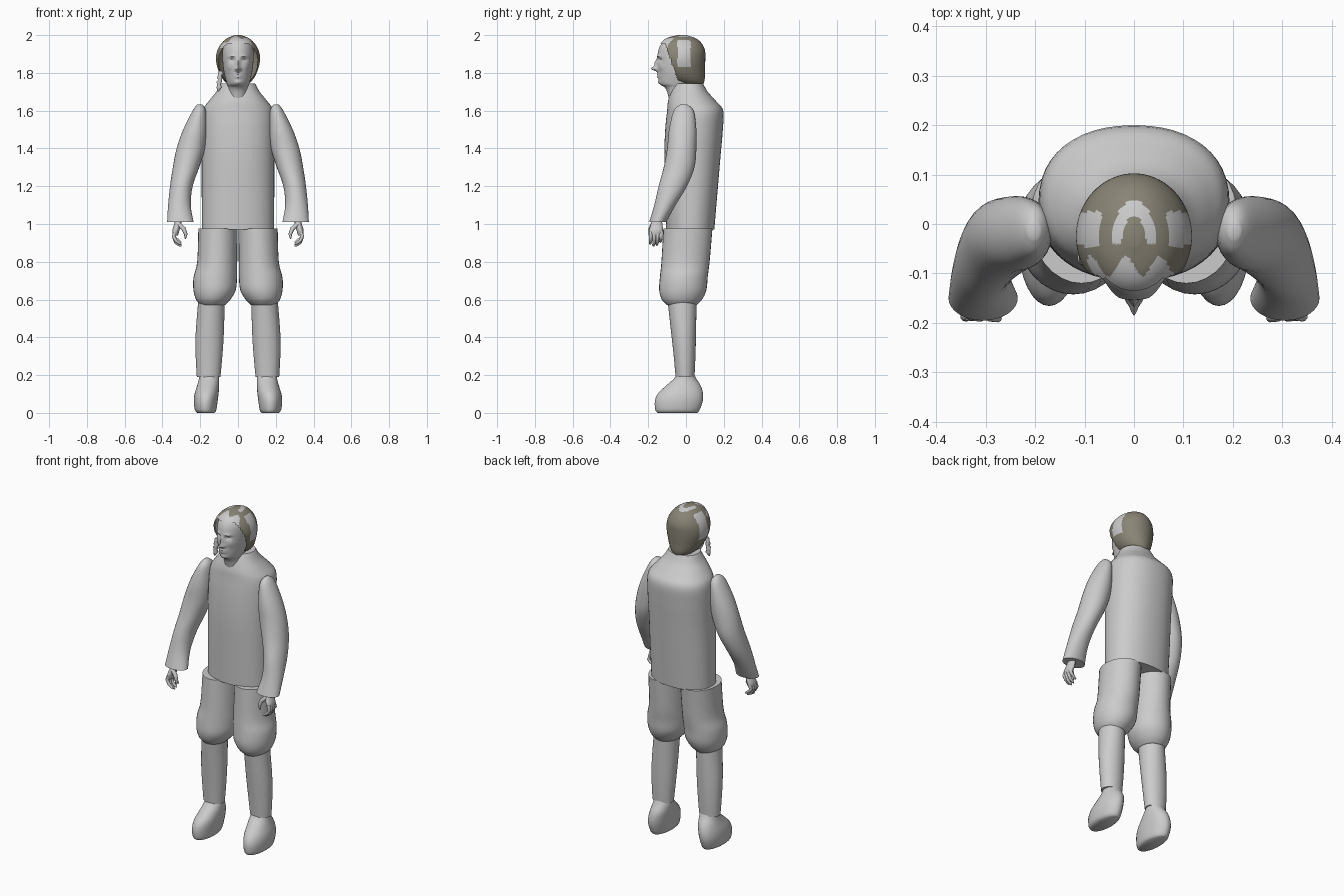
import bpy
import bmesh
from math import sin, cos, pi, exp
from mathutils import Vector

default_cube = bpy.data.objects.get("Cube")
if default_cube:
    bpy.data.objects.remove(default_cube)


def make_material(name, colour):
    material = bpy.data.materials.new(name)
    material.use_nodes = True
    material.diffuse_color = (*colour, 1)
    shader = material.node_tree.nodes["Principled BSDF"]
    shader.inputs["Base Color"].default_value = (*colour, 1)
    return material


grey = make_material("plain grey", (0.6, 0.6, 0.6))
brown = make_material("grey brown hair", (0.25, 0.23, 0.18))


def finish(bm, name, materials, angle=50):
    """Turn a bmesh into a smooth-shaded object."""
    bmesh.ops.recalc_face_normals(bm, faces=bm.faces)
    mesh = bpy.data.meshes.new(name)
    bm.to_mesh(mesh)
    bm.free()
    for material in materials:
        mesh.materials.append(material)
    obj = bpy.data.objects.new(name, mesh)
    bpy.context.collection.objects.link(obj)
    bpy.ops.object.select_all(action="DESELECT")
    obj.select_set(True)
    bpy.context.view_layer.objects.active = obj
    bpy.ops.object.shade_smooth_by_angle(angle=angle * pi / 180)
    return obj


def smooth_rings(rings, steps):
    """Catmull-Rom interpolation between the given sections."""
    points = [Vector(r) for r in rings]
    points = [points[0]] + points + [points[-1]]
    result = []
    for a, b, c, d in zip(points, points[1:], points[2:], points[3:]):
        for i in range(steps):
            t = i / steps
            result.append(b + (c - a) * t / 2
                          + (a * 2 - b * 5 + c * 4 - d) * t * t / 2
                          + (b * 3 - a - c * 3 + d) * t ** 3 / 2)
    return result + [points[-1]]


def loft(rings, side=1, segments=32, steps=4, power=1.0):
    """Skin over level sections, each (z, x min, x max, y min, y max)."""
    bm = bmesh.new()
    loops = []
    for z, x0, x1, y0, y1 in smooth_rings(rings, steps):
        loop = []
        for k in range(segments):
            c, s = cos(2 * pi * k / segments), sin(2 * pi * k / segments)
            c = abs(c) ** power * (1 if c > 0 else -1)
            s = abs(s) ** power * (1 if s > 0 else -1)
            x = (x0 + x1) / 2 + (x1 - x0) / 2 * c
            y = (y0 + y1) / 2 + (y1 - y0) / 2 * s
            loop.append(bm.verts.new((x * side, y, z)))
        loops.append(loop)
    for low, high in zip(loops, loops[1:]):
        for k in range(segments):
            n = (k + 1) % segments
            bm.faces.new((low[k], low[n], high[n], high[k]))
    bm.faces.new(loops[0])
    bm.faces.new(loops[-1])
    return bm


def centred(rings):
    """Expand (z, half width, y min, y max) to a full section."""
    return [(z, -w, w, y0, y1) for z, w, y0, y1 in rings]


def tube(name, points, radii):
    """Tapered round tube along a path."""
    curve = bpy.data.curves.new(name, "CURVE")
    curve.dimensions = "3D"
    curve.bevel_depth = 1
    curve.bevel_resolution = 3
    curve.use_fill_caps = True
    spline = curve.splines.new("POLY")
    spline.points.add(len(points) - 1)
    for point, position, radius in zip(spline.points, points, radii):
        point.co = (*position, 1)
        point.radius = radius
    spline.use_smooth = True
    curve.materials.append(grey)
    obj = bpy.data.objects.new(name, curve)
    bpy.context.collection.objects.link(obj)


# Jacket body, broad at the upper back and narrowing to the collar
jacket = centred([
    (0.97, 0.19, -0.105, 0.15), (1.15, 0.192, -0.11, 0.165),
    (1.35, 0.192, -0.115, 0.182), (1.5, 0.193, -0.11, 0.195),
    (1.6, 0.187, -0.1, 0.197), (1.65, 0.155, -0.095, 0.16),
    (1.7, 0.115, -0.08, 0.115), (1.745, 0.09, -0.06, 0.09)])
finish(loft(jacket, segments=48, power=0.9), "jacket", [grey])

# Limbs, built for the left side and repeated on the right
sleeve = [
    (1.01, 0.235, 0.375, -0.195, -0.105), (1.1, 0.25, 0.37, -0.168, -0.055),
    (1.2, 0.24, 0.36, -0.145, 0.005), (1.3, 0.205, 0.345, -0.118, 0.045),
    (1.4, 0.175, 0.325, -0.1, 0.055), (1.5, 0.165, 0.29, -0.09, 0.055),
    (1.6, 0.17, 0.24, -0.065, 0.04), (1.633, 0.19, 0.215, -0.03, 0.005)]
breeches = [
    (0.57, 0.07, 0.2, -0.1, 0.055), (0.6, 0.04, 0.222, -0.128, 0.085),
    (0.65, 0.012, 0.236, -0.142, 0.108), (0.72, 0.005, 0.235, -0.138, 0.115),
    (0.8, 0.004, 0.216, -0.13, 0.125), (0.975, 0.002, 0.21, -0.12, 0.14)]
lower_leg = [
    (0.19, 0.093, 0.218, -0.055, 0.045), (0.3, 0.083, 0.224, -0.065, 0.05),
    (0.42, 0.075, 0.224, -0.078, 0.053), (0.6, 0.07, 0.21, -0.098, 0.056)]
shoe = [
    (0, 0.125, 0.215, -0.15, 0.06), (0.015, 0.115, 0.228, -0.162, 0.072),
    (0.06, 0.108, 0.234, -0.165, 0.088), (0.1, 0.103, 0.23, -0.15, 0.09),
    (0.14, 0.1, 0.218, -0.11, 0.08), (0.18, 0.1, 0.207, -0.065, 0.055),
    (0.21, 0.105, 0.205, -0.045, 0.04)]
palm = [
    (0.94, 0.318, 0.345, -0.19, -0.13), (0.965, 0.31, 0.348, -0.195, -0.122),
    (1.0, 0.3, 0.338, -0.185, -0.125), (1.04, 0.295, 0.33, -0.17, -0.13)]

for side, label in ((1, "left"), (-1, "right")):
    for part, rings in (("sleeve", sleeve), ("breeches", breeches),
                        ("lower_leg", lower_leg), ("shoe", shoe),
                        ("palm", palm)):
        finish(loft(rings, side), f"{label}_{part}", [grey])
    # Four curled fingers and a thumb
    for i in range(4):
        y = -0.187 + i * 0.018
        drop = (0, 0.01, 0.006, -0.01)[i]
        path = [(side * 0.333, y, 0.96), (side * 0.341, y, 0.935),
                (side * 0.33, y, 0.912 - drop),
                (side * 0.308, y - 0.003, 0.897 - drop),
                (side * 0.3, y - 0.003, 0.893 - drop)]
        tube(f"{label}_finger_{i + 1}", path,
             (0.009, 0.01, 0.009, 0.007, 0.003))
    thumb = [(side * 0.315, -0.175, 1.0), (side * 0.288, -0.186, 0.975),
             (side * 0.276, -0.19, 0.945), (side * 0.28, -0.19, 0.922)]
    tube(f"{label}_thumb", thumb, (0.012, 0.012, 0.009, 0.004))

# Head and neck, with features pushed out of the front as soft bumps
head = loft(centred([
    (1.64, 0.055, -0.085, 0.04), (1.7, 0.055, -0.1, 0.05),
    (1.725, 0.055, -0.115, 0.055), (1.745, 0.06, -0.14, 0.06),
    (1.8, 0.074, -0.147, 0.075), (1.87, 0.082, -0.152, 0.085),
    (1.93, 0.08, -0.143, 0.082), (1.97, 0.06, -0.115, 0.057),
    (1.988, 0.03, -0.075, 0.025)]), segments=96, steps=8)
# Each feature is (x, z, x spread, z spread, depth)
features = [
    (0, 1.822, 0.011, 0.012, 0.036), (0, 1.85, 0.008, 0.02, 0.016),
    (0, 1.79, 0.022, 0.006, 0.009), (0, 1.777, 0.019, 0.005, 0.008),
    (0, 1.75, 0.02, 0.01, 0.006)]
for s in (-1, 1):
    features += [
        (s * 0.032, 1.868, 0.015, 0.009, -0.014),
        (s * 0.032, 1.866, 0.009, 0.004, 0.007),
        (s * 0.032, 1.888, 0.02, 0.006, 0.007),
        (s * 0.014, 1.817, 0.006, 0.006, 0.009),
        (s * 0.045, 1.83, 0.016, 0.016, 0.005)]
for v in head.verts:
    if v.co.y < -0.05:
        x, z = v.co.x, v.co.z
        v.co.y -= sum(depth * exp(-((x - fx) / sx) ** 2 - ((z - fz) / sz) ** 2)
                      for fx, fz, sx, sz, depth in features)
finish(head, "head", [grey])

# Hair, cut away around the face, with pale areas at the crown and temples
hair = loft(centred([
    (1.725, 0.03, 0.01, 0.085), (1.76, 0.075, -0.08, 0.098),
    (1.81, 0.103, -0.13, 0.1), (1.87, 0.117, -0.15, 0.102),
    (1.92, 0.109, -0.15, 0.1), (1.96, 0.085, -0.132, 0.08),
    (1.985, 0.055, -0.1, 0.048), (2.0, 0.015, -0.045, 0)]),
    segments=96, steps=8)


def arch(x, y, width, length):
    return (x / width) ** 2 + ((y + 0.04) / length) ** 2 < 1


face_area = []
for f in hair.faces:
    x, y, z = f.calc_center_median()
    if z < 1.955 and y < -0.04 - (z - 1.75) * 0.35:
        face_area.append(f)
    crown = (z > 1.95 and y > -0.04 and arch(x, y, 0.045, 0.088)
             and not arch(x, y, 0.025, 0.055))
    temple = -0.045 < y < 0.025 and 1.83 < z < 1.975 and abs(x) > 0.065
    fringe = z > 1.93 and y < -0.085 - 0.02 * sin(x * 90)
    f.material_index = 1 if crown or temple or fringe else 0
bmesh.ops.delete(hair, geom=face_area, context="FACES")
finish(hair, "hair", [brown, grey])

# Thin braid hanging by the right cheek
braid = [(-0.092 - 0.012 * i / 9 + 0.003 * sin(i * 2), -0.07, 1.81 - 0.012 * i)
         for i in range(10)]
tube("braid", braid, [0.015 if i % 2 else 0.01 for i in range(9)] + [0.004])
